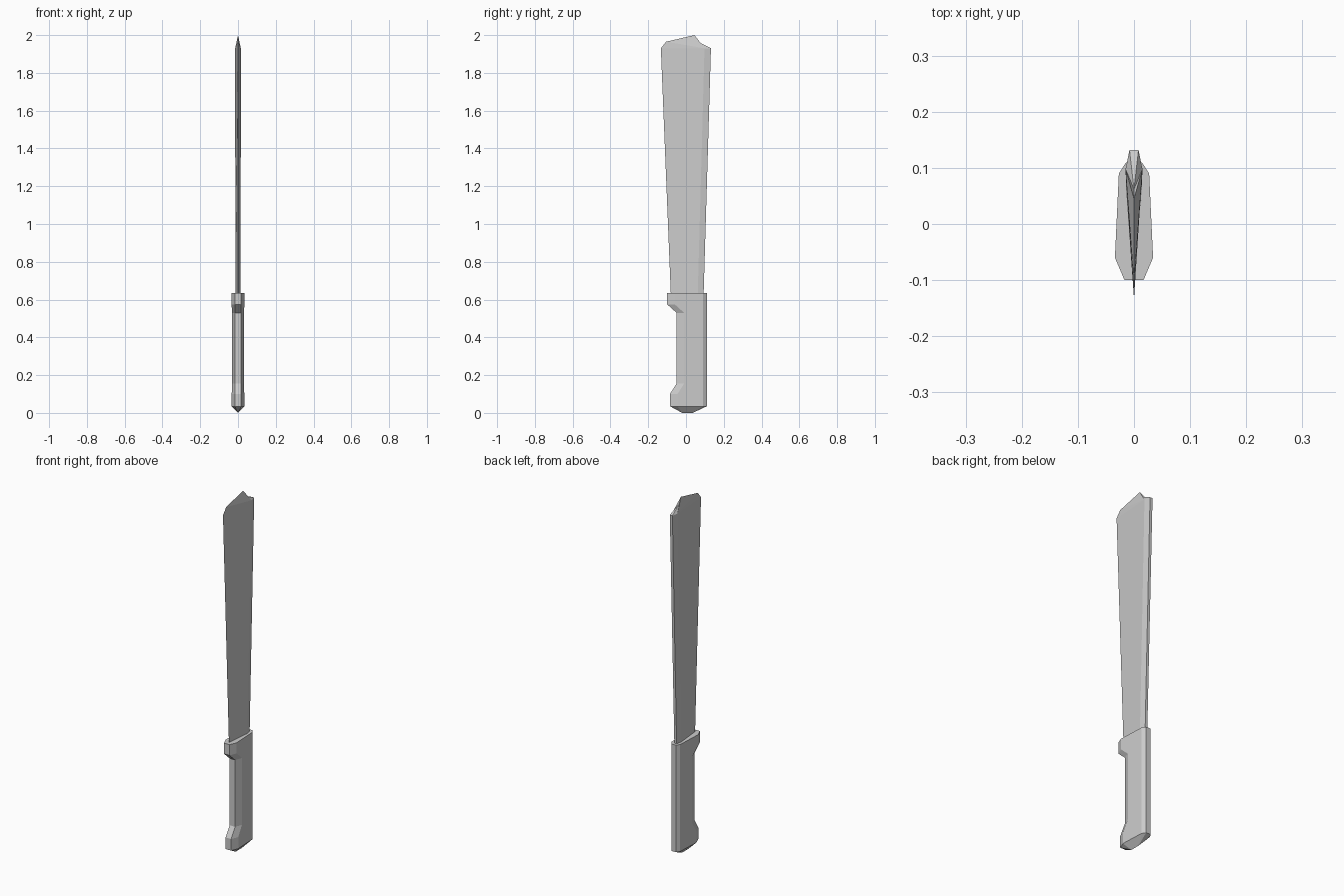
import bpy
import bmesh

cube = bpy.data.objects.get("Cube")
if cube:
    bpy.data.objects.remove(cube, do_unlink=True)

grey = bpy.data.materials.new("light grey")
grey.use_nodes = True
colour = (0.6, 0.6, 0.6, 1)
grey.diffuse_color = colour
grey.node_tree.nodes["Principled BSDF"].inputs["Base Color"].default_value = colour


def mirrored(half):
    """Closed ring from half a section given front to back as (x, y)."""
    left = [(-x, y) for x, y in reversed(half) if x > 0]
    return half + left


def loft(bm, sections):
    """Skin equal rings, each a (height, half section) pair."""
    rings = [[bm.verts.new((x, y, z)) for x, y in mirrored(half)]
             for z, half in sections]
    for low, high in zip(rings, rings[1:]):
        for i in range(len(low)):
            j = (i + 1) % len(low)
            bm.faces.new((low[i], low[j], high[j], high[i]))
    return rings


def finish(bm, name):
    bmesh.ops.recalc_face_normals(bm, faces=bm.faces)
    mesh = bpy.data.meshes.new(name)
    bm.to_mesh(mesh)
    bm.free()
    mesh.materials.append(grey)
    bpy.context.collection.objects.link(bpy.data.objects.new(name, mesh))


# Blade: wedge section with a chamfered spine, flaring towards the end
bm = bmesh.new()
root, end = loft(bm, [
    (0.62, [(0, -0.08), (0.014, 0.062), (0.007, 0.093)]),
    (1.93, [(0, -0.133), (0.015, 0.098), (0.008, 0.132)]),
])
bm.faces.new(root)

# Blade end: pinched to a sharp clipped outline with a small notch
corner, tip, notch = [bm.verts.new((0, y, z)) for y, z in
                      ((-0.105, 1.965), (0.045, 2.0), (0.062, 1.965))]
edge, shoulder_l, spine_l, spine_r, shoulder_r = end
for shoulder, spine in ((shoulder_l, spine_l), (shoulder_r, spine_r)):
    outline = (edge, corner, tip, notch, spine)
    for a, b in zip(outline, outline[1:]):
        bm.faces.new((a, b, shoulder))
bm.faces.new((spine_l, spine_r, notch))
finish(bm, "blade")


# Handle: chamfered grip with a finger guard and a flared butt
def grip(front):
    shoulder = front + 0.04
    return [(0.017, front), (0.034 - 0.047 * (shoulder + 0.06), shoulder),
            (0.027, 0.09), (0.014, 0.11)]


bm = bmesh.new()
rings = loft(bm, [(z, grip(front)) for z, front in (
    (0.035, -0.085), (0.10, -0.085), (0.155, -0.05),
    (0.53, -0.05), (0.575, -0.1), (0.635, -0.1))])
bm.faces.new(rings[-1])

# Handle butt: hipped down to a short ridge
ridge_front, ridge_back = [bm.verts.new((0, y, 0)) for y in (-0.02, 0.035)]
base = rings[0]
for f, s, b, k in (base[:4], base[:3:-1]):
    bm.faces.new((f, s, ridge_front))
    bm.faces.new((s, b, ridge_back, ridge_front))
    bm.faces.new((b, k, ridge_back))
bm.faces.new((base[0], base[7], ridge_front))
bm.faces.new((base[3], base[4], ridge_back))
finish(bm, "handle")
